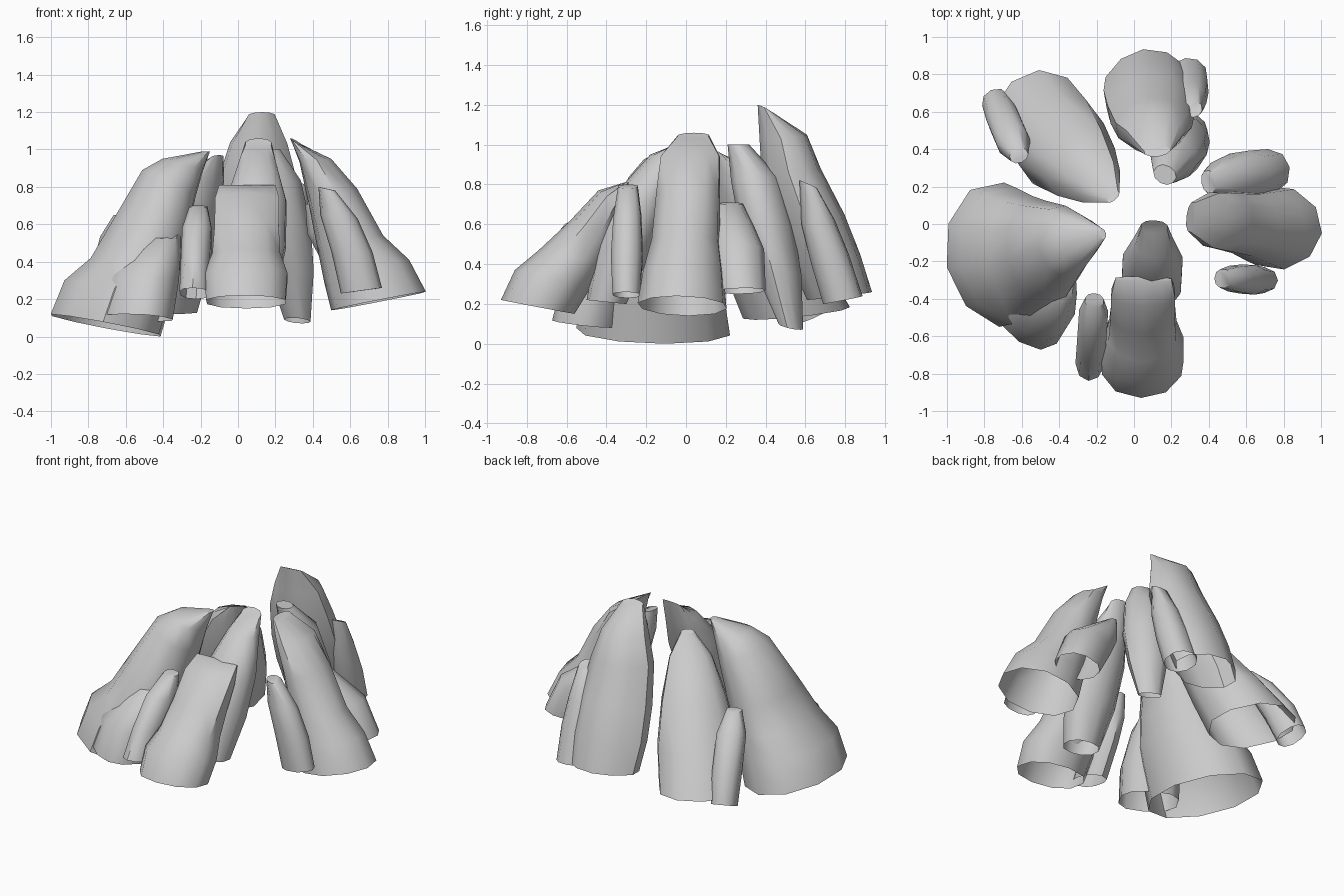
import bpy, bmesh, math, random
from mathutils import Vector

random.seed(4)
SIDES = 10


def shell(name, tip, angle, rings, power=0.9):
    """Leaning open-bottomed rock shell.
    rings: (inner reach, inner z, outer reach, outer z, half width[, side shift]),
    top to bottom, with reach measured from the tip along the outward angle.
    power: below 1 gives boxier rings, above 1 more pointed ones."""
    a = math.radians(angle)
    d = Vector((math.cos(a), math.sin(a), 0))
    n = Vector((-math.sin(a), math.cos(a), 0))
    origin = Vector((tip[0], tip[1], 0))
    bm = bmesh.new()
    loops = []
    wobble = [random.uniform(0.97, 1.03) for _ in range(SIDES)]
    for ui, zi, uo, zo, w, *shift in rings:
        v = shift[0] if shift else 0
        loop = []
        for k in range(SIDES):
            t = 2 * math.pi * k / SIDES
            c, s = math.cos(t), math.sin(t)
            c = math.copysign(abs(c) ** power, c)
            s = math.copysign(abs(s) ** power, s)
            u = (ui + uo) / 2 + (uo - ui) / 2 * c
            p = origin + d * u + n * (v + w * s * wobble[k] * 1.03)
            p.z = (zi + zo) / 2 + (zo - zi) / 2 * c
            loop.append(bm.verts.new(p))
        loops.append(loop)
    for upper, lower in zip(loops, loops[1:]):
        for k in range(SIDES):
            m = (k + 1) % SIDES
            bm.faces.new((upper[k], lower[k], lower[m], upper[m]))
    bm.faces.new(loops[0])
    bmesh.ops.recalc_face_normals(bm, faces=bm.faces)
    me = bpy.data.meshes.new(name)
    bm.to_mesh(me)
    bm.free()
    ob = bpy.data.objects.new(name, me)
    bpy.context.collection.objects.link(ob)
    bpy.ops.object.select_all(action='DESELECT')
    ob.select_set(True)
    bpy.context.view_layer.objects.active = ob
    bpy.ops.object.shade_smooth_by_angle(angle=math.radians(45))
    return ob


# Left cluster
shell("left_large_rock", (-0.15, -0.05), 192, [
    (0, .99, .04, .99, .03), (.04, .88, .26, .95, .13), (.08, .74, .37, .89, .19),
    (.14, .48, .55, .60, .27, .03), (.18, .33, .66, .42, .32, .04),
    (.22, .18, .80, .30, .36, .02), (.27, .00, .87, .12, .38)], 1.0)
shell("left_small_rock", (-0.37, -0.24), 238, [
    (0, .55, .08, .54, .09), (.03, .42, .19, .53, .13),
    (.08, .28, .40, .32, .18), (.14, .08, .46, .12, .18)], 0.8)

# Front cluster
shell("front_tall_rock", (0.11, 0.02), 267, [
    (0, 1.06, .07, 1.0, .07), (.03, .90, .20, .95, .10), (.10, .70, .38, .75, .16),
    (.20, .45, .47, .50, .16), (.32, .20, .52, .22, .11)])
shell("front_low_rock", (0.05, -0.28), 269, [
    (0, .81, .03, .81, .15), (.02, .68, .16, .77, .17), (.06, .55, .31, .61, .17),
    (.12, .40, .46, .47, .18), (.20, .28, .58, .37, .22), (.28, .15, .65, .22, .21)])
shell("front_small_rock", (-0.21, -0.37), 266, [
    (0, .70, .08, .69, .05), (.02, .55, .24, .60, .08),
    (.08, .40, .38, .42, .08), (.20, .20, .47, .26, .08)])

# Right cluster
shell("right_large_rock", (0.28, 0.04), -7, [
    (0, 1.06, .05, 1.03, .08), (.05, .93, .22, .95, .15), (.10, .70, .36, .79, .16),
    (.14, .50, .50, .54, .17), (.18, .30, .64, .41, .20), (.22, .14, .73, .24, .22)], 1.0)
shell("right_front_small_rock", (0.43, -0.29), -2, [
    (0, .80, .09, .78, .05), (.01, .65, .21, .63, .07),
    (.07, .45, .29, .45, .08), (.12, .23, .34, .26, .07)])
shell("right_back_small_rock", (0.36, 0.22), 10, [
    (0, .71, .08, .70, .06), (.01, .55, .20, .62, .10),
    (.08, .42, .38, .50, .13), (.18, .25, .48, .28, .12)])

# Back cluster
shell("back_large_rock", (0.13, 0.36), 98, [
    (0, 1.2, .06, 1.17, .07), (.01, 1.02, .25, 1.05, .15), (.02, .85, .32, .88, .20),
    (.08, .60, .44, .65, .23), (.17, .40, .52, .45, .24), (.25, .22, .58, .26, .22)], 1.1)
shell("back_inner_rock", (0.14, 0.22), 60, [
    (0, 1.0, .10, 1.0, .06), (.03, .82, .26, .84, .12), (.08, .60, .34, .60, .14),
    (.18, .35, .39, .35, .12), (.30, .10, .41, .07, .07)])
shell("back_small_rock", (0.32, 0.57), 98, [
    (0, .82, .09, .78, .05), (.01, .60, .18, .62, .08),
    (.06, .40, .25, .45, .10), (.12, .20, .32, .24, .10)])

# Back left cluster
shell("back_left_large_rock", (-0.10, 0.13), 130, [
    (0, .97, .04, .95, .04), (.04, .82, .22, .88, .13, .01), (.10, .60, .45, .66, .20, .02),
    (.20, .35, .66, .42, .25, .03), (.30, .12, .84, .19, .24, .02)])
shell("back_left_small_rock", (-0.60, 0.33), 113, [
    (0, .65, .08, .65, .05), (.04, .50, .20, .55, .09),
    (.15, .30, .35, .35, .09), (.24, .10, .42, .18, .08)])
